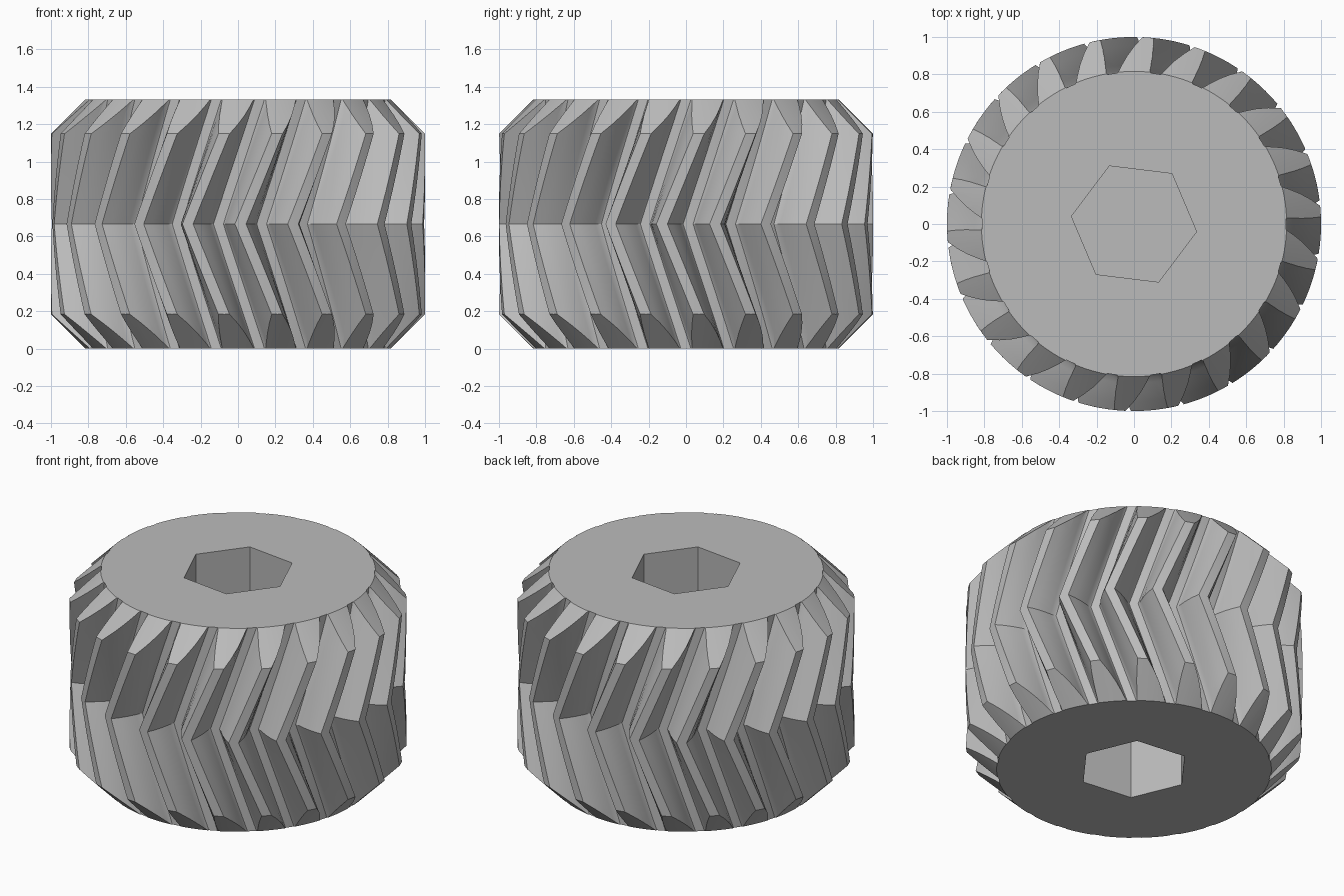
import bpy, bmesh, math

HEIGHT, TEETH = 1.333, 22
TWIST = math.radians(15.6)      # helix turn over each half
PITCH = 2 * math.pi / TEETH
SLICES = 8                      # rings per half
ROOT, END = 0.812, 0.816        # valley radius, end face radius

if "Cube" in bpy.data.objects:
    bpy.data.objects.remove(bpy.data.objects["Cube"])

grey = bpy.data.materials.new("plain grey")
grey.use_nodes = True
colour = (0.5, 0.5, 0.5, 1)
grey.diffuse_color = colour
grey.node_tree.nodes["Principled BSDF"].inputs["Base Color"].default_value = colour


def loft(name, rings):
    """Closed solid from equal-length rings of points, bottom to top."""
    bm = bmesh.new()
    rows = [[bm.verts.new(p) for p in ring] for ring in rings]
    n = len(rows[0])
    for low, high in zip(rows, rows[1:]):
        for i in range(n):
            j = (i + 1) % n
            bm.faces.new((low[i], low[j], high[j], high[i]))
    bm.faces.new(rows[0][::-1])
    bm.faces.new(rows[-1])
    bmesh.ops.recalc_face_normals(bm, faces=bm.faces)
    mesh = bpy.data.meshes.new(name)
    bm.to_mesh(mesh)
    bm.free()
    mesh.materials.append(grey)
    obj = bpy.data.objects.new(name, mesh)
    bpy.context.collection.objects.link(obj)
    return obj


def ring(radius, z, sides, turn=0.0):
    return [(radius * math.cos(turn + 2 * math.pi * i / sides),
             radius * math.sin(turn + 2 * math.pi * i / sides), z) for i in range(sides)]


# Tooth outline: radius and half-angle in degrees, from root to tip
flank = [(ROOT, 6.3), (0.822, 5.8), (0.85, 5.3), (0.9, 4.3), (0.95, 3.1), (1.0, 1.7)]
tooth = [(r, -math.radians(a)) for r, a in flank]
tooth += [(1.0, 0.0)] + [(r, -a) for r, a in reversed(tooth)]
tooth.append((ROOT, PITCH / 2))


def gear_ring(k):
    z = HEIGHT * k / (2 * SLICES)
    turn = -math.pi / 2 - TWIST * (1 - abs(k / SLICES - 1))
    return [(r * math.cos(a + turn + t * PITCH), r * math.sin(a + turn + t * PITCH), z)
            for t in range(TEETH) for r, a in tooth]


# Herringbone body
gear = loft("herringbone_gear", [gear_ring(k) for k in range(2 * SLICES + 1)])

# Envelope that bevels the tooth ends
bevel, over = 0.186, 0.05
envelope = loft("bevel_envelope", [
    ring(END - over, -over, 176), ring(END + bevel, bevel, 176),
    ring(END + bevel, HEIGHT - bevel, 176), ring(END - over, HEIGHT + over, 176)])

# Hexagonal sockets in both ends, parted by a thin web
turn = math.radians(-7)
mid, web = HEIGHT / 2, 0.01
sockets = [loft("socket_cutter", [ring(0.337, a, 6, turn), ring(0.337, b, 6, turn)])
           for a, b in ((-0.1, mid - web), (mid + web, HEIGHT + 0.1))]

for obj in bpy.context.selected_objects:
    obj.select_set(False)
bpy.context.view_layer.objects.active = gear
gear.select_set(True)
for cutter, mode in [(envelope, 'INTERSECT')] + [(s, 'DIFFERENCE') for s in sockets]:
    mod = gear.modifiers.new("cut", 'BOOLEAN')
    mod.operation, mod.solver, mod.object = mode, 'EXACT', cutter
    bpy.ops.object.modifier_apply(modifier=mod.name)
    bpy.data.objects.remove(cutter)

bpy.ops.object.shade_smooth_by_angle(angle=math.radians(25))
